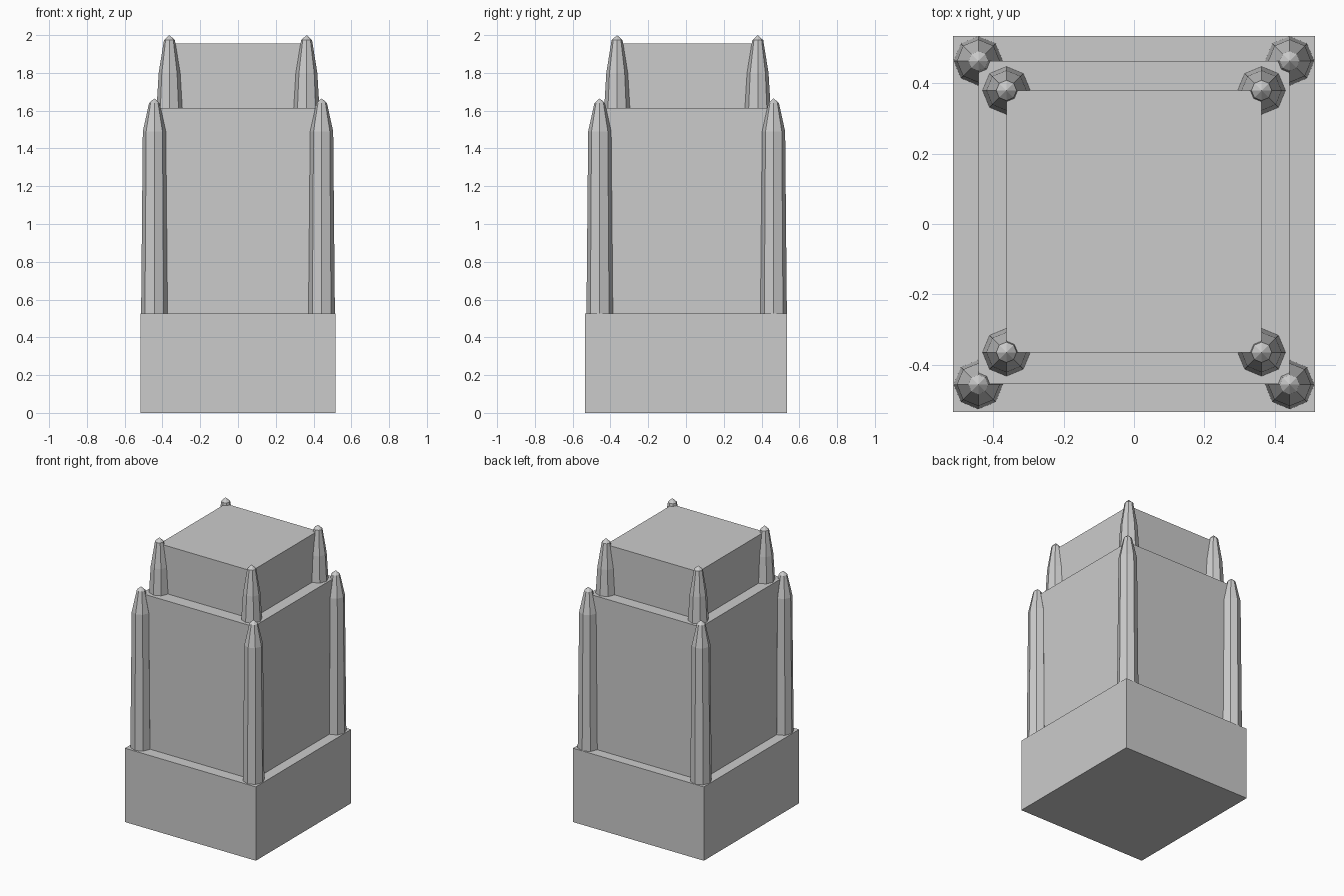
import bpy, bmesh
from math import cos, sin, tau

if "Cube" in bpy.data.objects:
    bpy.data.objects.remove(bpy.data.objects["Cube"])


def add_object(name, bm):
    bmesh.ops.recalc_face_normals(bm, faces=bm.faces)
    mesh = bpy.data.meshes.new(name)
    bm.to_mesh(mesh)
    bm.free()
    obj = bpy.data.objects.new(name, mesh)
    bpy.context.collection.objects.link(obj)
    return obj


def block(name, half_x, y0, y1, z0, z1):
    bm = bmesh.new()
    bmesh.ops.create_cube(bm, size=1)
    for v in bm.verts:
        v.co.x *= 2 * half_x
        v.co.y = y0 if v.co.y < 0 else y1
        v.co.z = z0 if v.co.z < 0 else z1
    return add_object(name, bm)


def pillar(name, x, y, rings, tip, sides=8):
    # Eight-sided shaft, tapering in rings of (radius, height) to a blunt point
    bm = bmesh.new()
    loops = [[bm.verts.new((x + r * cos(tau * i / sides),
                            y + r * sin(tau * i / sides), z))
              for i in range(sides)] for r, z in rings]
    bm.faces.new(loops[0])
    for a, b in zip(loops, loops[1:]):
        for i in range(sides):
            j = (i + 1) % sides
            bm.faces.new((a[i], a[j], b[j], b[i]))
    top = bm.verts.new((x, y, tip))
    for i in range(sides):
        bm.faces.new((loops[-1][i], loops[-1][(i + 1) % sides], top))
    return add_object(name, bm)


# Three stacked tower tiers
block("base_block", 0.515, -0.535, 0.535, 0.0, 0.525)
block("middle_tier", 0.442, -0.455, 0.464, 0.525, 1.615)
block("top_tier", 0.363, -0.365, 0.38, 1.615, 1.955)

# Corner pillars: lower set on the base, upper set on the middle tier
lower = [(0.07, 0.525), (0.061, 1.49), (0.028, 1.64)]
upper = [(0.068, 1.615), (0.057, 1.80), (0.029, 1.973)]
for side, sx in (("left", -1), ("right", 1)):
    for end, y_low, y_up in (("front", -0.457, -0.365), ("back", 0.464, 0.38)):
        pillar(f"lower_pillar_{end}_{side}", sx * 0.443, y_low, lower, 1.665)
        pillar(f"upper_pillar_{end}_{side}", sx * 0.363, y_up, upper, 2.0)
